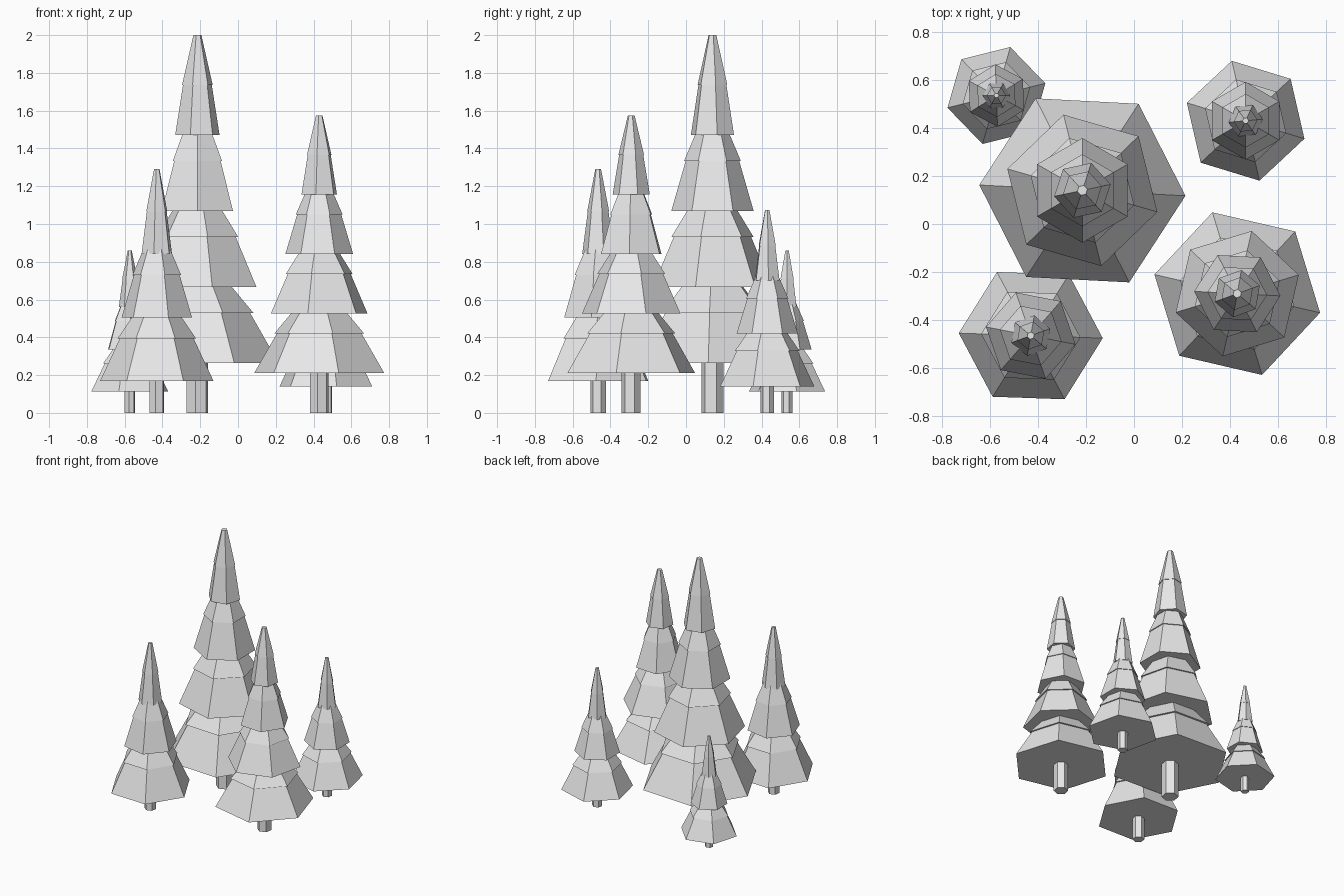
import bpy, bmesh
from math import cos, sin, radians

cube = bpy.data.objects.get("Cube")
if cube:
    bpy.data.objects.remove(cube, do_unlink=True)

SIDES = 6

mat = bpy.data.materials.new("pale_grey")
mat.use_nodes = True
GREY = (0.8, 0.8, 0.8, 1)
mat.diffuse_color = GREY
mat.node_tree.nodes["Principled BSDF"].inputs["Base Color"].default_value = GREY


def loft(bm, profile, turn):
    """Closed six-sided solid from (radius, height) pairs."""
    rings = []
    for r, z in profile:
        angles = [radians(turn + 360 * i / SIDES) for i in range(SIDES)]
        rings.append([bm.verts.new((r * cos(a), r * sin(a), z)) for a in angles])
    for low, high in zip(rings, rings[1:]):
        for i in range(SIDES):
            j = (i + 1) % SIDES
            bm.faces.new((low[i], low[j], high[j], high[i]))
    bm.faces.new(rings[0][::-1])
    bm.faces.new(rings[-1])


def make_object(name, bm, x, y):
    mesh = bpy.data.meshes.new(name)
    bm.normal_update()
    bm.to_mesh(mesh)
    bm.free()
    mesh.materials.append(mat)
    obj = bpy.data.objects.new(name, mesh)
    obj.location = (x, y, 0)
    bpy.context.collection.objects.link(obj)


def conifer(name, x, y, height, trunk_r, base, step, radii, turns):
    # Trunk, running up into the lowest tier
    bm = bmesh.new()
    loft(bm, [(trunk_r, 0), (trunk_r, base + step * 0.4)], 20)
    make_object(name + "_trunk", bm, x, y)

    # Overlapping skirts of foliage, each with a slight lip halfway up
    bm = bmesh.new()
    tier_h = height - base - step * (len(radii) - 1)
    for k, (r, turn) in enumerate(zip(radii, turns)):
        z = base + k * step
        mid = z + tier_h / 2
        loft(bm, [(r, z), (r * 0.65, mid), (r * 0.69, mid),
                  (r * 0.18, z + tier_h)], turn)
    make_object(name + "_foliage", bm, x, y)


# Tall trees with four tiers
conifer("tallest_tree", -0.215, 0.14, 2.0, 0.06, 0.265, 0.402,
        (0.43, 0.325, 0.218, 0.12), (-3, -16, 30, 12))
conifer("front_left_tree", 0.43, -0.29, 1.575, 0.051, 0.21, 0.315,
        (0.354, 0.268, 0.18, 0.1), (-13, 17, -3, 20))

# Smaller trees with three tiers
conifer("front_right_tree", -0.43, -0.465, 1.29, 0.042, 0.17, 0.335,
        (0.3, 0.19, 0.086), (-2, -11, 20))
conifer("back_left_tree", 0.465, 0.43, 1.073, 0.036, 0.14, 0.28,
        (0.256, 0.162, 0.072), (-17, 30, 5))
conifer("back_right_tree", -0.573, 0.535, 0.86, 0.029, 0.112, 0.224,
        (0.21, 0.13, 0.058), (14, -28, 0))
